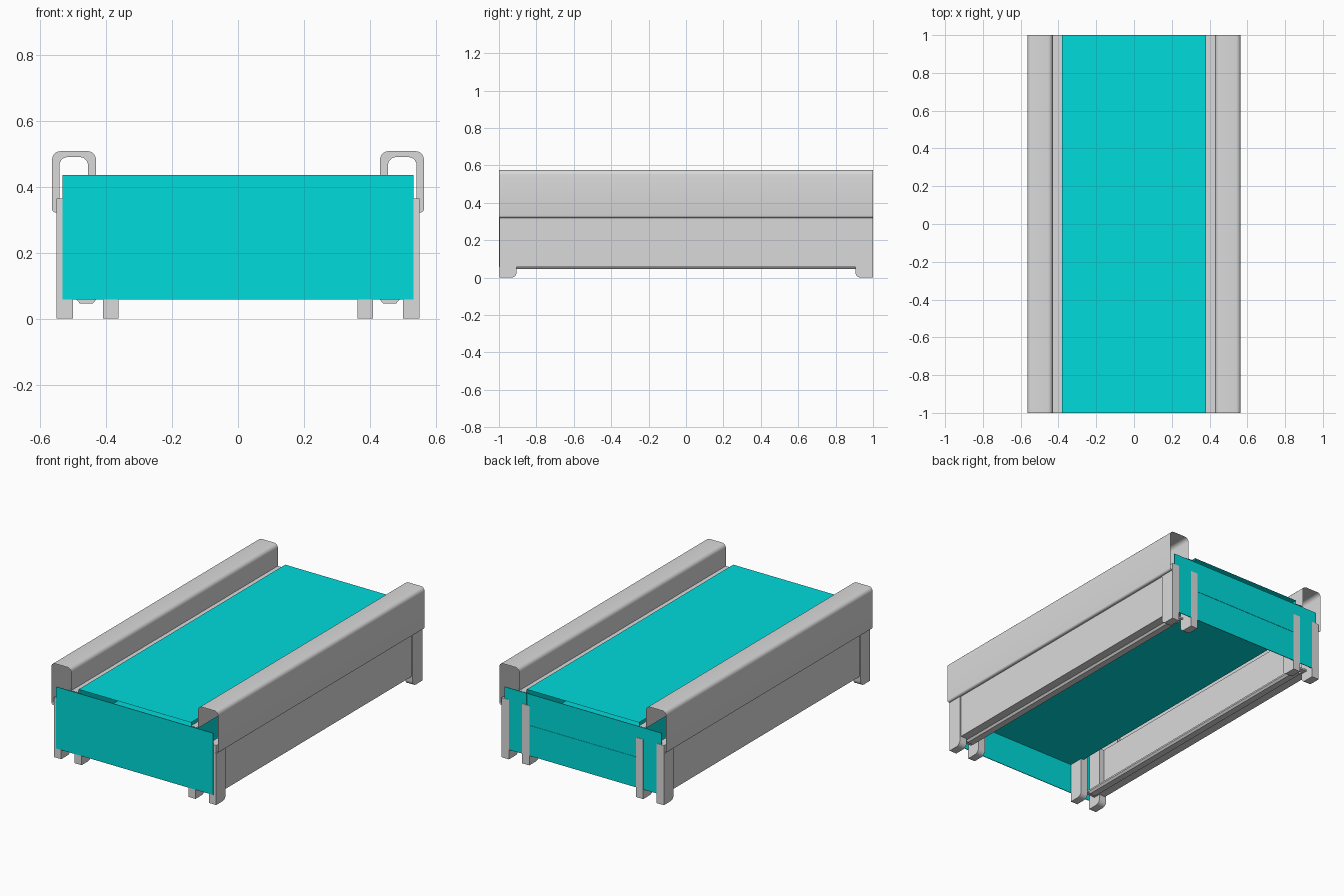
import bpy
import bmesh
import math

cube = bpy.data.objects.get("Cube")
if cube:
    bpy.data.objects.remove(cube, do_unlink=True)


def material(name, rgb):
    m = bpy.data.materials.new(name)
    m.use_nodes = True
    m.diffuse_color = (*rgb, 1)
    m.node_tree.nodes["Principled BSDF"].inputs["Base Color"].default_value = (*rgb, 1)
    return m


teal = material("teal", (0.0, 0.71, 0.71))
grey = material("light grey", (0.70, 0.70, 0.70))


def rounded(points, segments=5):
    """Expand (a, b, radius) corners into a rounded path."""
    path = []
    for i, (a, b, r) in enumerate(points):
        if r == 0:
            path.append((a, b))
            continue
        ends = []
        for j in (i - 1, (i + 1) % len(points)):
            da, db = points[j][0] - a, points[j][1] - b
            d = math.hypot(da, db)
            ends.append((a + da / d * r, b + db / d * r))
        (ax, ay), (bx, by) = ends
        # Arc around the centre of a right-angled corner
        cx, cy = ax + bx - a, ay + by - b
        for k in range(segments + 1):
            t = math.pi / 2 * k / segments
            path.append((cx + (ax - cx) * math.cos(t) + (bx - cx) * math.sin(t),
                         cy + (ay - cy) * math.cos(t) + (by - cy) * math.sin(t)))
    return path


def sweep(name, path, start, end, mat, axis="y", closed=True, mirror=True):
    """Extrude a cross-section along x or y; closed sections get end caps."""
    bm = bmesh.new()
    rings = []
    for s in (start, end):
        rings.append([bm.verts.new((a, s, b) if axis == "y" else (s, a, b)) for a, b in path])
    n = len(path)
    for i in range(n if closed else n - 1):
        j = (i + 1) % n
        bm.faces.new((rings[0][i], rings[0][j], rings[1][j], rings[1][i]))
    if closed:
        bm.faces.new(rings[0])
        bm.faces.new(rings[1])
        bmesh.ops.recalc_face_normals(bm, faces=bm.faces[:])
    mesh = bpy.data.meshes.new(name)
    bm.to_mesh(mesh)
    bm.free()
    mesh.materials.append(mat)
    ob = bpy.data.objects.new(name, mesh)
    bpy.context.collection.objects.link(ob)
    if mirror:
        ob.modifiers.new("Mirror", "MIRROR")
    bpy.context.view_layer.objects.active = ob
    bpy.ops.object.select_all(action="DESELECT")
    ob.select_set(True)
    bpy.ops.object.shade_smooth_by_angle(angle=math.radians(35))


def box(name, x, y, z, mat):
    path = [(x[0], z[0]), (x[1], z[0]), (x[1], z[1]), (x[0], z[1])]
    sweep(name, path, y[0], y[1], mat, mirror=False)


# Side rails: folded sheet with a rounded top and an inner flange
rail = rounded([(0.545, 0.32, 0), (0.565, 0.32, 0.012), (0.565, 0.576, 0.025),
                (0.43, 0.576, 0.025), (0.43, 0.44, 0), (0.38, 0.44, 0)])
sweep("side_rail", rail[::-1], 1, -1, grey, closed=False)

# Hooked frames inside the rails, set back from the ends
hook = rounded([(0.55, 0.322, 0), (0.564, 0.322, 0.01), (0.564, 0.508, 0.025),
                (0.431, 0.508, 0.025), (0.431, 0.40, 0), (0.455, 0.40, 0),
                (0.455, 0.49, 0.025), (0.542, 0.49, 0.025), (0.542, 0.322, 0)])
for name, y in (("front", -0.8), ("back", 0.796)):
    sweep(name + "_rail_hook", hook, y, y + 0.004, grey)

# Side channels between the legs: outer wall, bottom flange and tapered lip
channel = [(0.43, 0.058), (0.542, 0.058), (0.542, 0.365), (0.532, 0.365),
           (0.532, 0.068), (0.43, 0.068)]
sweep("side_channel", channel, -0.95, 0.95, grey)
lip = [(0.43, 0.058), (0.44, 0.046), (0.48, 0.046), (0.49, 0.058)]
sweep("channel_lip", lip, -0.92, 0.92, grey)

# Legs with a rounded inner foot corner
for name, outer, inner in (("front", -0.997, -0.905), ("back", 1.0, 0.905)):
    leg = rounded([(outer, 0, 0), (inner, 0, 0.03), (inner, 0.365, 0), (outer, 0.365, 0)])
    sweep(name + "_outer_leg", leg, 0.50, 0.55, grey, axis="x")
    sweep(name + "_inner_leg", leg, 0.362, 0.41, grey, axis="x")

# Thin end panels
box("front_panel", (-0.532, 0.532), (-1, -0.996), (0.058, 0.436), teal)
box("back_panel", (-0.532, 0.532), (0.994, 0.998), (0.058, 0.436), teal)

# Deck: open-ended sleeve of sheet between the end panels
sleeve = [(-0.38, 0.461), (-0.38, 0.245), (0.38, 0.245), (0.38, 0.461), (-0.38, 0.461)]
sweep("deck", sleeve, -1, 1, teal, closed=False, mirror=False)
